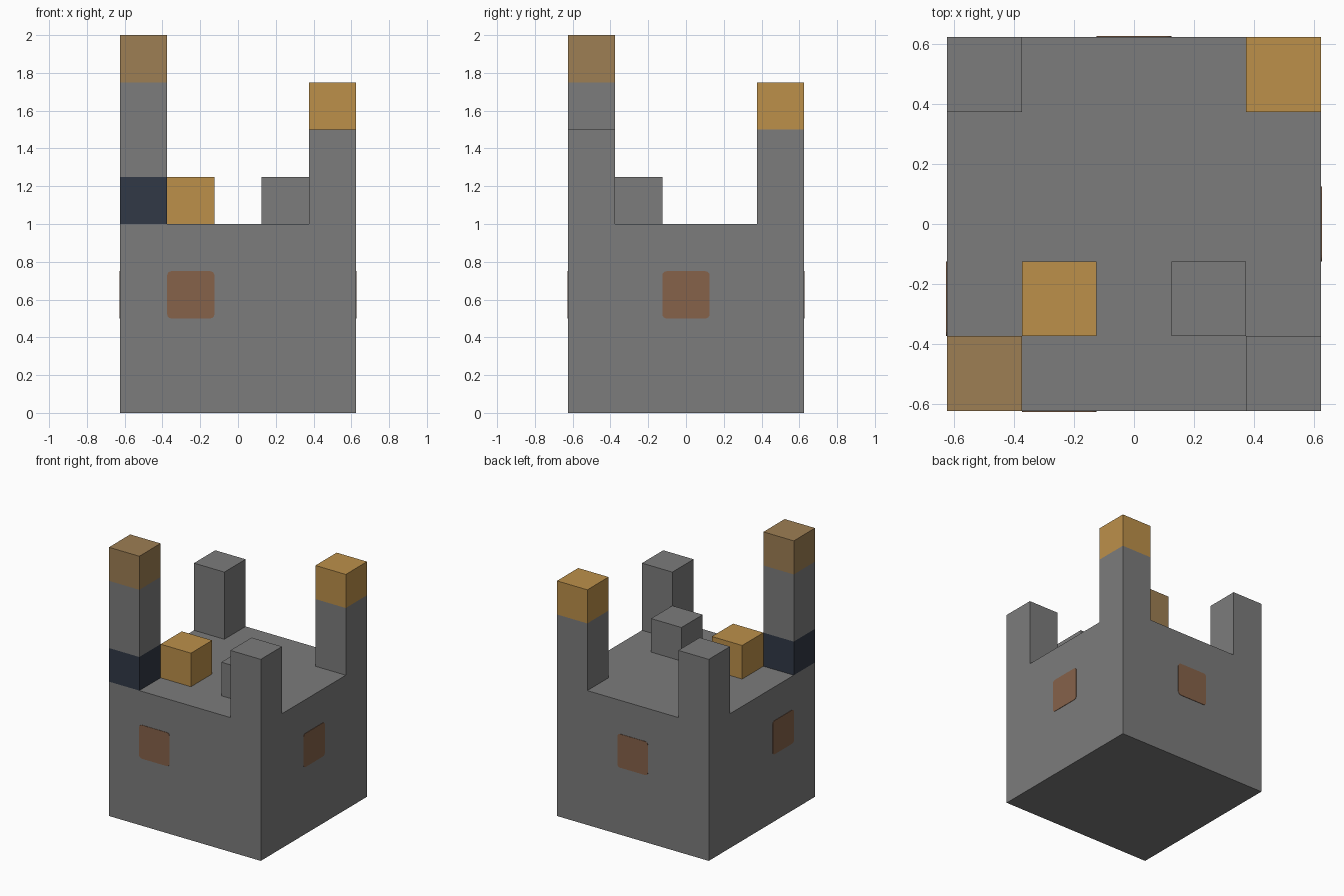
import bpy, bmesh, math
from mathutils import Matrix, Vector

U = 0.25            # block size
HALF = 2.5 * U      # half width of the keep

if "Cube" in bpy.data.objects:
    bpy.data.objects.remove(bpy.data.objects["Cube"], do_unlink=True)


def material(name, rgb):
    """Flat material from 0-255 display values."""
    col = tuple((c / 255 / 12.92) if c < 11 else ((c / 255 + 0.055) / 1.055) ** 2.4 for c in rgb)
    m = bpy.data.materials.new(name)
    m.use_nodes = True
    m.diffuse_color = (*col, 1)
    m.node_tree.nodes["Principled BSDF"].inputs["Base Color"].default_value = (*col, 1)
    return m


stone = material("grey_stone", (124, 124, 124))
gold = material("gold", (188, 144, 74))
bronze = material("dull_bronze", (157, 126, 83))
navy = material("dark_navy", (49, 57, 70))
rust = material("rust_brown", (134, 98, 74))


def finish(bm, name, mats):
    bmesh.ops.recalc_face_normals(bm, faces=bm.faces[:])
    me = bpy.data.meshes.new(name)
    bm.to_mesh(me)
    bm.free()
    for m in mats:
        me.materials.append(m)
    ob = bpy.data.objects.new(name, me)
    bpy.context.collection.objects.link(ob)
    return ob


def extrude_faces(bm, faces, dz):
    """Extrude faces vertically and return the moved faces."""
    geom = bmesh.ops.extrude_face_region(bm, geom=faces)["geom"]
    verts = [g for g in geom if isinstance(g, bmesh.types.BMVert)]
    bmesh.ops.translate(bm, vec=(0, 0, dz), verts=verts)
    return [g for g in geom if isinstance(g, bmesh.types.BMFace)]


# Body: block grid on top, walls down to the ground, L-shaped pit sunk in the roof
bm = bmesh.new()
bmesh.ops.create_grid(bm, x_segments=5, y_segments=5, size=HALF,
                      matrix=Matrix.Translation((0, 0, 4 * U)))
rim = [e for e in bm.edges if e.is_boundary]
walls = bmesh.ops.extrude_edge_only(bm, edges=rim)["geom"]
bmesh.ops.translate(bm, vec=(0, 0, -4 * U),
                    verts=[g for g in walls if isinstance(g, bmesh.types.BMVert)])
bmesh.ops.contextual_create(bm, geom=[e for e in bm.edges if e.is_boundary])
pit_cells = {(-1, 1), (0, 1), (1, 1), (-1, 0)}


def in_pit(f):
    c = f.calc_center_median()
    return c.z > 3.9 * U and (round(c.x / U), round(c.y / U)) in pit_cells


extrude_faces(bm, [f for f in bm.faces if in_pit(f)], -U)
finish(bm, "keep_body", [stone])


# Towers and roof blocks: stacked sections, each (material, height in blocks)
def stack(name, cx, cy, sections):
    bm = bmesh.new()
    bmesh.ops.create_grid(bm, x_segments=1, y_segments=1, size=U / 2,
                          matrix=Matrix.Translation((cx * U, cy * U, 4 * U)))
    base = [v.co.copy() for v in bm.verts]
    top = bm.faces[:]
    mats = []
    for mat, height in sections:
        if mat not in mats:
            mats.append(mat)
        known = set(bm.faces) - set(top)
        top = extrude_faces(bm, top, height * U)
        for f in bm.faces:
            if f not in known:
                f.material_index = mats.index(mat)
    rim = [e for e in bm.edges if e.is_boundary]
    if rim:
        bmesh.ops.contextual_create(bm, geom=rim)
    finish(bm, name, mats)


stack("tall_front_tower", -2, -2, [(navy, 1), (stone, 2), (bronze, 1)])
stack("gold_capped_back_tower", 2, 2, [(stone, 2), (gold, 1)])
stack("plain_front_tower", 2, -2, [(stone, 2)])
stack("plain_back_tower", -2, 2, [(stone, 2)])
stack("gold_roof_block", -1, -1, [(gold, 1)])
stack("stone_roof_block", 1, -1, [(stone, 1)])


# Windows: thin rounded plates, one on each wall
def window(name, along, turn):
    bm = bmesh.new()
    bmesh.ops.create_cube(bm, size=1, matrix=Matrix.Diagonal((U, 0.006, U, 1)))
    corners = [e for e in bm.edges
               if abs((e.verts[0].co - e.verts[1].co).normalized().y) > 0.9]
    bmesh.ops.bevel(bm, geom=corners, offset=0.022, segments=4,
                    profile=0.5, affect='EDGES')
    bm.transform(Matrix.Rotation(math.radians(turn), 4, 'Z')
                 @ Matrix.Translation(Vector((along * U, -HALF, 2.5 * U))))
    finish(bm, name, [rust])


window("front_window", -1, 0)
window("left_window", 0, 90)
window("back_window", 0, 180)
window("right_window", 1, -90)
